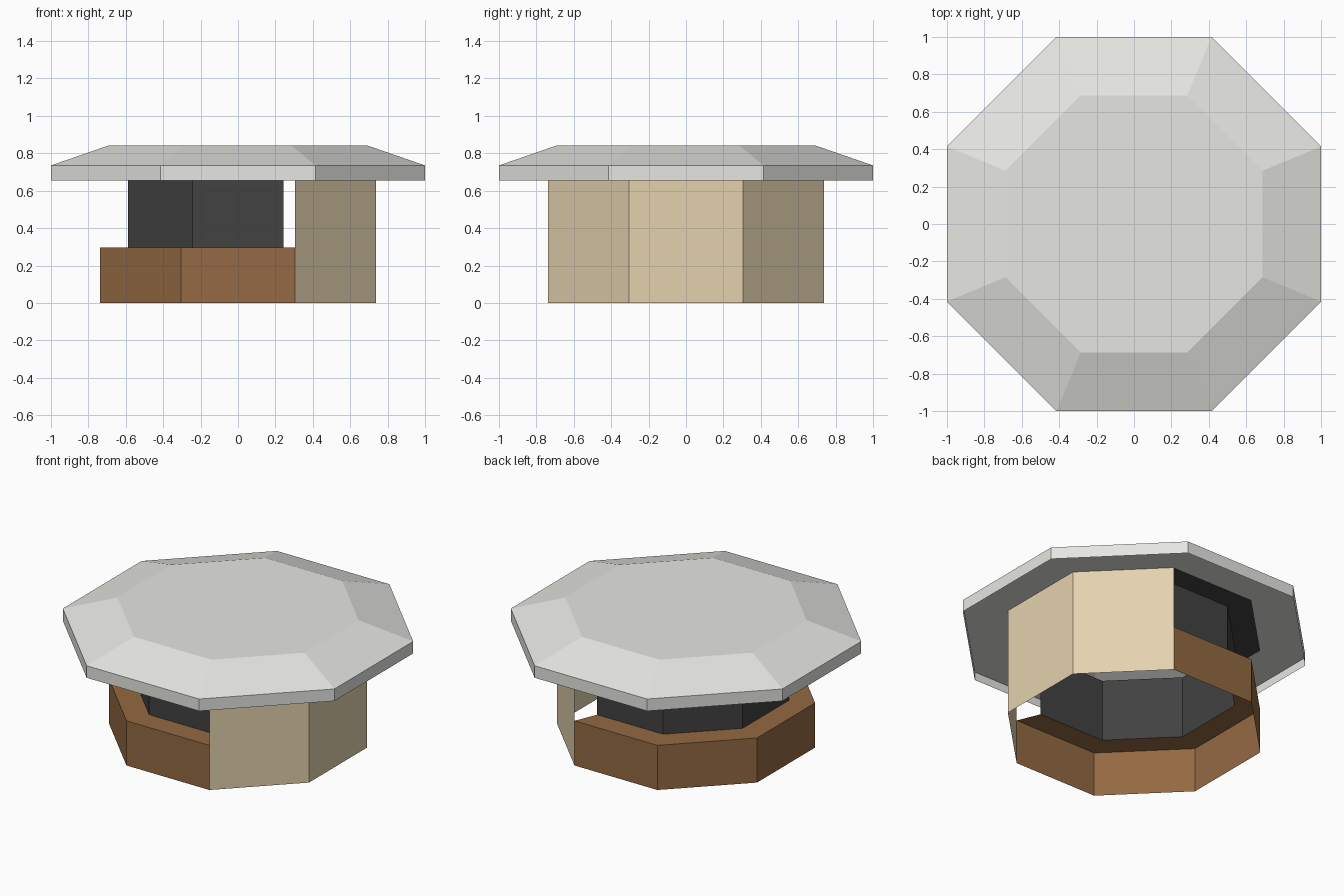
import bpy, bmesh, math

cube = bpy.data.objects.get("Cube")
if cube:
    bpy.data.objects.remove(cube, do_unlink=True)

SIDES = 8
STEP = 2 * math.pi / SIDES
# Apothems and heights shared between the parts
WALL, CORE, EAVE, CROWN = 0.737, 0.587, 1.0, 0.688
COUNTER_Z, LIP_Z, SOFFIT_Z, EAVE_Z, TOP_Z = 0.297, 0.655, 0.71, 0.735, 0.843


def material(name, colour):
    mat = bpy.data.materials.new(name)
    mat.use_nodes = True
    mat.diffuse_color = (*colour, 1)
    mat.node_tree.nodes["Principled BSDF"].inputs["Base Color"].default_value = (*colour, 1)
    return mat


def octagon_shell(name, profile, sides, mat, cap=False):
    """Sweep an (apothem, z) profile along the chosen sides of an octagon."""
    bm = bmesh.new()

    def corner(apothem, z, k):
        r = apothem / math.cos(STEP / 2)
        a = (k + 0.5) * STEP
        return bm.verts.new((r * math.cos(a), r * math.sin(a), z))

    for k in sides:
        for (r0, z0), (r1, z1) in zip(profile, profile[1:]):
            bm.faces.new([corner(r0, z0, k - 1), corner(r1, z1, k - 1),
                          corner(r1, z1, k), corner(r0, z0, k)])
    if cap:
        bm.faces.new([corner(*profile[0], k) for k in range(SIDES)])
    bmesh.ops.remove_doubles(bm, verts=bm.verts, dist=0.0001)
    mesh = bpy.data.meshes.new(name)
    bm.to_mesh(mesh)
    bm.free()
    mesh.materials.append(mat)
    obj = bpy.data.objects.new(name, mesh)
    bpy.context.collection.objects.link(obj)


roof_grey = material("roof grey", (0.79, 0.79, 0.76))
wall_beige = material("wall beige", (0.775, 0.64, 0.425))
counter_brown = material("counter brown", (0.295, 0.143, 0.056))
core_dark = material("core dark", (0.054, 0.054, 0.054))

closed_sides = range(-1, 2)   # the three sides towards +x
open_sides = range(2, 7)      # the five serving sides

# Hollow roof with sloped rim and a thin hanging lip
octagon_shell("roof", [(CROWN, TOP_Z), (EAVE, EAVE_Z), (EAVE, LIP_Z)],
              range(SIDES), roof_grey, cap=True)
# Soffit set up inside the lip
octagon_shell("roof_soffit", [(EAVE, SOFFIT_Z), (WALL, SOFFIT_Z)], range(SIDES), roof_grey)
# Full-height wall
octagon_shell("back_wall", [(WALL, SOFFIT_Z), (WALL, 0)], closed_sides, wall_beige)
# Recessed dark panels with their lintel underside
octagon_shell("recessed_panels", [(WALL, SOFFIT_Z), (CORE, SOFFIT_Z), (CORE, COUNTER_Z)],
              open_sides, core_dark)
# Counter top and front
octagon_shell("counter", [(CORE, COUNTER_Z), (WALL, COUNTER_Z), (WALL, 0)],
              open_sides, counter_brown)
